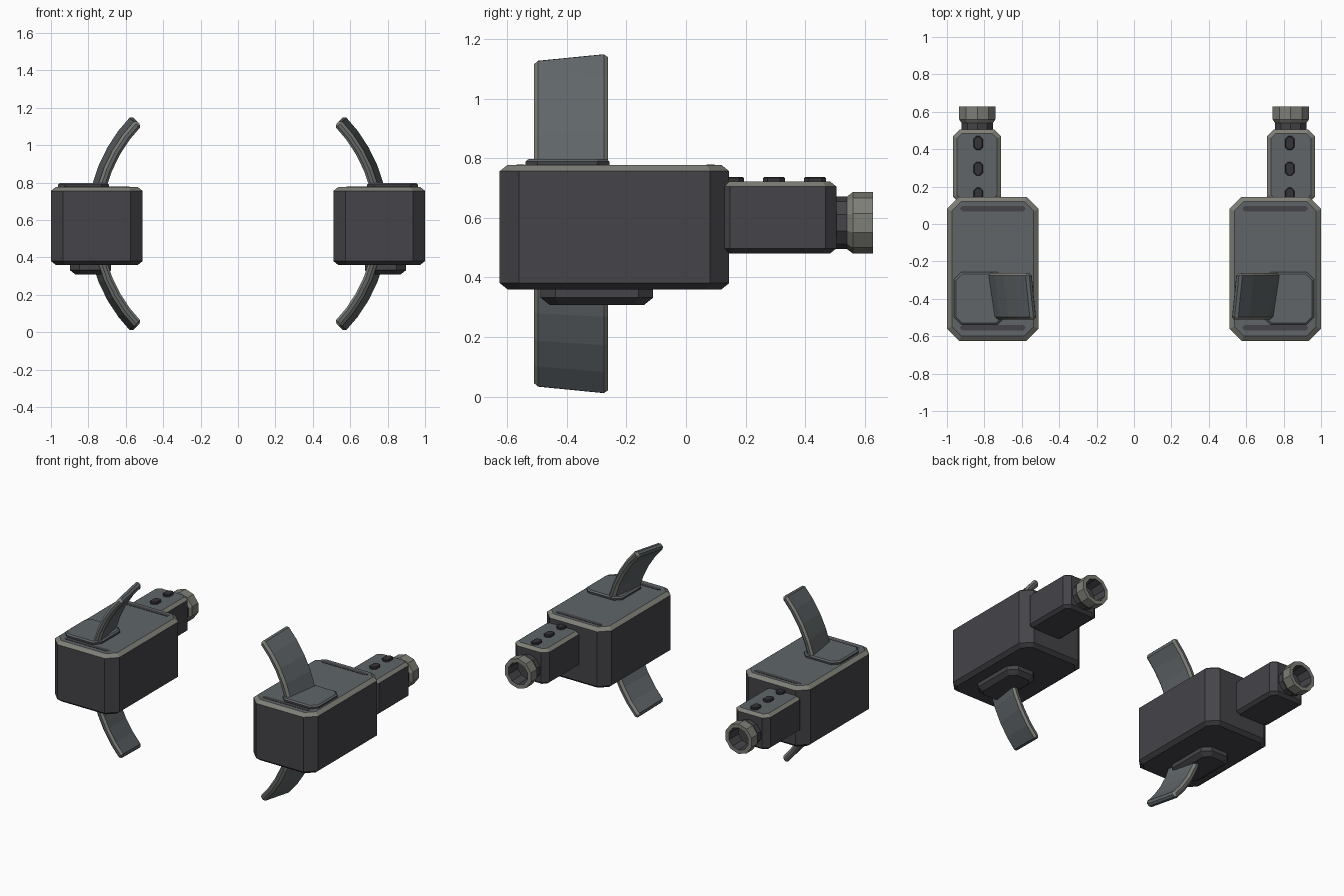
import bpy, bmesh, math
from mathutils import Vector

cube = bpy.data.objects.get("Cube")
if cube:
    bpy.data.objects.remove(cube, do_unlink=True)


def material(name, rgb):
    m = bpy.data.materials.new(name)
    m.use_nodes = True
    m.diffuse_color = (*rgb, 1)
    m.node_tree.nodes["Principled BSDF"].inputs["Base Color"].default_value = (*rgb, 1)
    return m


PANEL = material("blue_grey_panel", (0.115, 0.13, 0.138))
DARK = material("dark_grey_shell", (0.058, 0.057, 0.065))
TRIM = material("worn_edge_grey", (0.21, 0.21, 0.185))
BLACK = material("vent_black", (0.035, 0.035, 0.04))
MATS = [PANEL, DARK, TRIM, BLACK]


def finish(name, bm, rule):
    """Colour faces by rule and mirror the part to the other side."""
    bmesh.ops.recalc_face_normals(bm, faces=bm.faces)
    for f in bm.faces:
        f.material_index = MATS.index(rule(f))
    me = bpy.data.meshes.new(name)
    bm.to_mesh(me)
    bm.free()
    for m in MATS:
        me.materials.append(m)
    ob = bpy.data.objects.new(name, me)
    bpy.context.collection.objects.link(ob)
    ob.modifiers.new("mirror", "MIRROR").use_axis = (True, False, False)
    return ob


def loft(rings):
    """Skin closed rings of points and cap both ends."""
    bm = bmesh.new()
    loops = [[bm.verts.new(p) for p in r] for r in rings]
    n = len(loops[0])
    for a, b in zip(loops, loops[1:]):
        for i in range(n):
            j = (i + 1) % n
            bm.faces.new((a[i], a[j], b[j], b[i]))
    bm.faces.new(loops[0])
    bm.faces.new(loops[-1])
    return bm


def octagon(x, y, c, inset, z):
    x0, x1 = x[0] + inset, x[1] - inset
    y0, y1 = y[0] + inset, y[1] - inset
    c -= inset * (2 - math.sqrt(2))
    return [(x0 + c, y0, z), (x1 - c, y0, z), (x1, y0 + c, z), (x1, y1 - c, z),
            (x1 - c, y1, z), (x0 + c, y1, z), (x0, y1 - c, z), (x0, y0 + c, z)]


def chamfer_box(name, x, y, z, corner, top, bottom, rule):
    """Box with cut vertical corners and bevelled top and bottom rims."""
    rings = []
    if bottom:
        rings.append(octagon(x, y, corner, bottom, z[0]))
    rings.append(octagon(x, y, corner, 0, z[0] + bottom * 0.8))
    rings.append(octagon(x, y, corner, 0, z[1] - top * 0.8))
    if top:
        rings.append(octagon(x, y, corner, top, z[1]))
    return finish(name, loft(rings), rule)


def shell_rule(f):
    if f.normal.z > 0.95:
        return PANEL
    return TRIM if f.normal.z > 0.2 else DARK


# Main housing and rear barrel block
chamfer_box("body", (0.51, 1.0), (-0.625, 0.145), (0.36, 0.777), 0.065, 0.026, 0.026, shell_rule)
chamfer_box("barrel_block", (0.71, 0.968), (0.11, 0.505), (0.48, 0.722), 0.037, 0.022, 0.022, shell_rule)

# Mounting plates around the fin
chamfer_box("top_plate", (0.69, 0.963), (-0.538, -0.257), (0.77, 0.797), 0.04, 0.01, 0,
            lambda f: PANEL if f.normal.z > 0.2 else DARK)
chamfer_box("bottom_plate", (0.678, 0.898), (-0.488, -0.11), (0.308, 0.37), 0.05, 0, 0.03,
            lambda f: DARK)

# Raised vents on the barrel block
for i, y in enumerate((0.433, 0.295, 0.157)):
    chamfer_box(f"vent_{i + 1}", (0.807, 0.859), (y - 0.037, y + 0.037), (0.715, 0.737),
                0.016, 0.005, 0, lambda f: BLACK)

# Dark scuffed strips on the housing top
for name, y in (("rear_scuff", 0.082), ("front_scuff", -0.555)):
    chamfer_box(name, (0.58, 0.93), (y - 0.014, y + 0.014), (0.774, 0.779), 0.012, 0, 0,
                lambda f: DARK)

# Hollow nozzle with a faceted flange
SIDES = 10
profile = [(0.49, 0.088), (0.54, 0.088), (0.56, 0.103), (0.627, 0.103), (0.627, 0.076), (0.53, 0.07)]
rings = [[(0.838 + r * math.cos(a), y, 0.583 + r * math.sin(a))
          for a in (math.tau * (k + 0.5) / SIDES for k in range(SIDES))] for y, r in profile]


def nozzle_rule(f):
    c = f.calc_center_median()
    radius = math.hypot(c.x - 0.838, c.z - 0.583)
    return TRIM if c.y > 0.545 and radius > 0.08 else DARK


finish("nozzle", loft(rings), nozzle_rule)

# Curved fin: a slightly conical band that runs through the housing
CENTRE_X, CENTRE_Z, HALF_ANGLE, STEPS = -0.022, 0.58, math.radians(44.3), 12
FRONT, BACK = (-0.51, 0.795), (-0.262, 0.83)
THICK = 0.046
rings = []
for k in range(STEPS + 1):
    a = HALF_ANGLE * (2 * k / STEPS - 1)
    section = [(FRONT[0], FRONT[1]), (BACK[0], BACK[1]),
               (BACK[0], BACK[1] - THICK), (FRONT[0], FRONT[1] - THICK)]
    rings.append([(CENTRE_X + r * math.cos(a), y, CENTRE_Z + r * math.sin(a)) for y, r in section])
bm = loft(rings)
bmesh.ops.recalc_face_normals(bm, faces=bm.faces)
sharp = [e for e in bm.edges if e.calc_face_angle(0) > math.radians(40)]
bmesh.ops.bevel(bm, geom=sharp, offset=0.014, segments=1, affect="EDGES")
finish("fin", bm, lambda f: TRIM if 0.4 < abs(f.normal.y) < 0.9 else PANEL)
